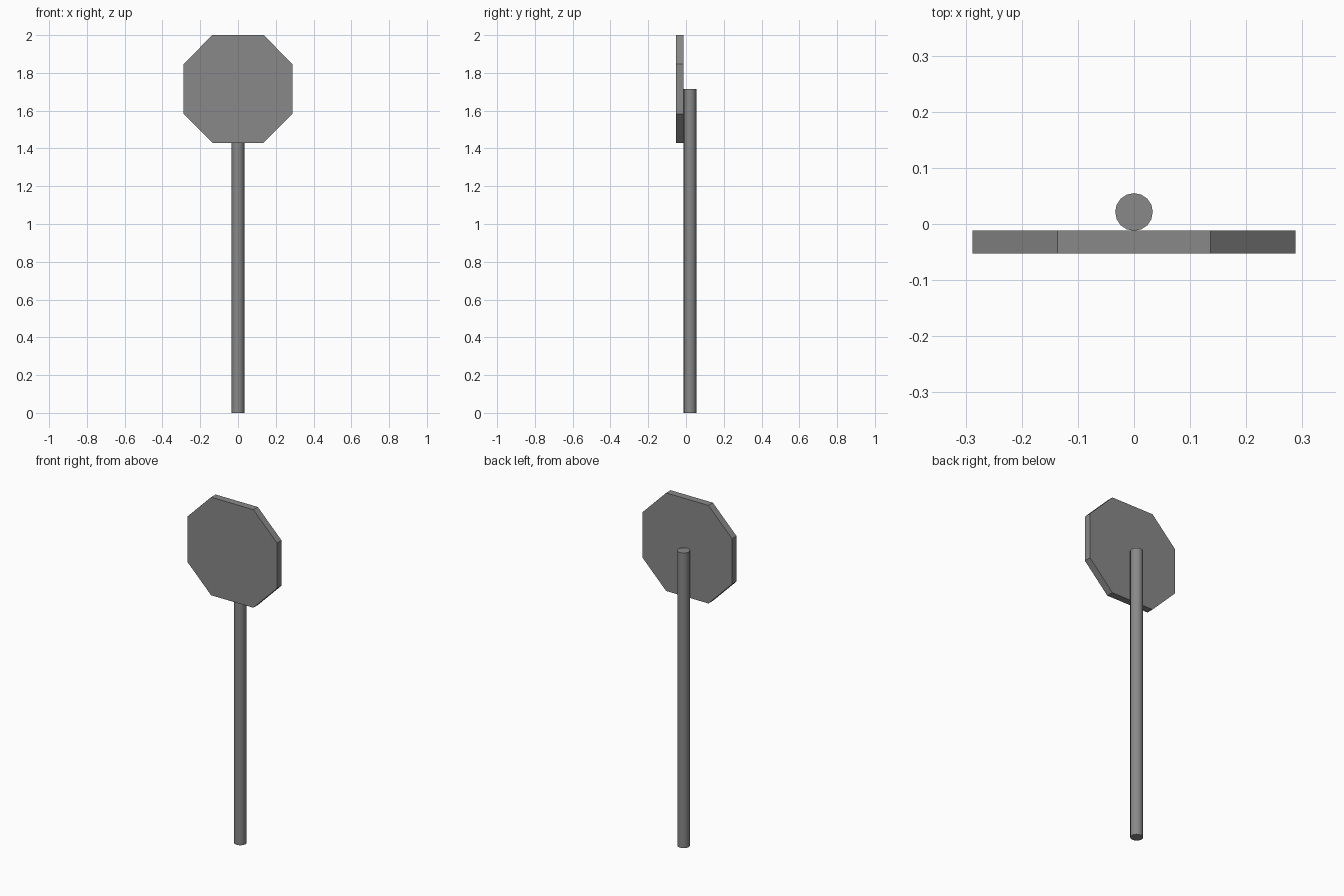
import bpy
import bmesh
from math import radians
from mathutils import Matrix

cube = bpy.data.objects.get("Cube")
if cube:
    bpy.data.objects.remove(cube, do_unlink=True)

# Single grey finish
GREY = (0.25, 0.25, 0.25, 1.0)
grey = bpy.data.materials.new("plain_grey")
grey.use_nodes = True
grey.diffuse_color = GREY
grey.node_tree.nodes["Principled BSDF"].inputs["Base Color"].default_value = GREY


def prism(name, sides, radius, depth, matrix):
    """Add a capped prism, built along z and placed by the matrix."""
    bm = bmesh.new()
    bmesh.ops.create_cone(bm, cap_ends=True, segments=sides, radius1=radius,
                          radius2=radius, depth=depth, matrix=matrix)
    mesh = bpy.data.meshes.new(name)
    bm.to_mesh(mesh)
    bm.free()
    mesh.materials.append(grey)
    obj = bpy.data.objects.new(name, mesh)
    bpy.context.collection.objects.link(obj)
    return obj


# Round post, ending behind the middle of the plate
TOP = 1.715
post = prism("post", 16, 0.0335, TOP, Matrix.Translation((0, 0.0215, TOP / 2)))
bpy.ops.object.select_all(action="DESELECT")
post.select_set(True)
bpy.context.view_layer.objects.active = post
bpy.ops.object.shade_smooth_by_angle(angle=radians(40))

# Octagonal plate: cut the corners of a box, flat side up, facing front
plate = prism("sign_plate", 8, 1.0, 0.041,
              Matrix.Translation((0, -0.0325, TOP))
              @ Matrix.Rotation(radians(90), 4, "X"))
HALF_X, HALF_Z, FLAT_X, FLAT_Z = 0.288, 0.285, 0.136, 0.132
bm = bmesh.new()
bm.from_mesh(plate.data)
corners = [(HALF_X, FLAT_Z), (FLAT_X, HALF_Z)]
ring = corners + [(-x, z) for x, z in reversed(corners)]
ring += [(-x, -z) for x, z in ring]
bm.clear()
front = bm.faces.new([bm.verts.new((x, -0.053, TOP + z)) for x, z in ring])
extruded = bmesh.ops.extrude_face_region(bm, geom=[front])["geom"]
bmesh.ops.translate(bm, vec=(0, 0.041, 0),
                    verts=[v for v in extruded if isinstance(v, bmesh.types.BMVert)])
bmesh.ops.recalc_face_normals(bm, faces=bm.faces)
bm.to_mesh(plate.data)
bm.free()
